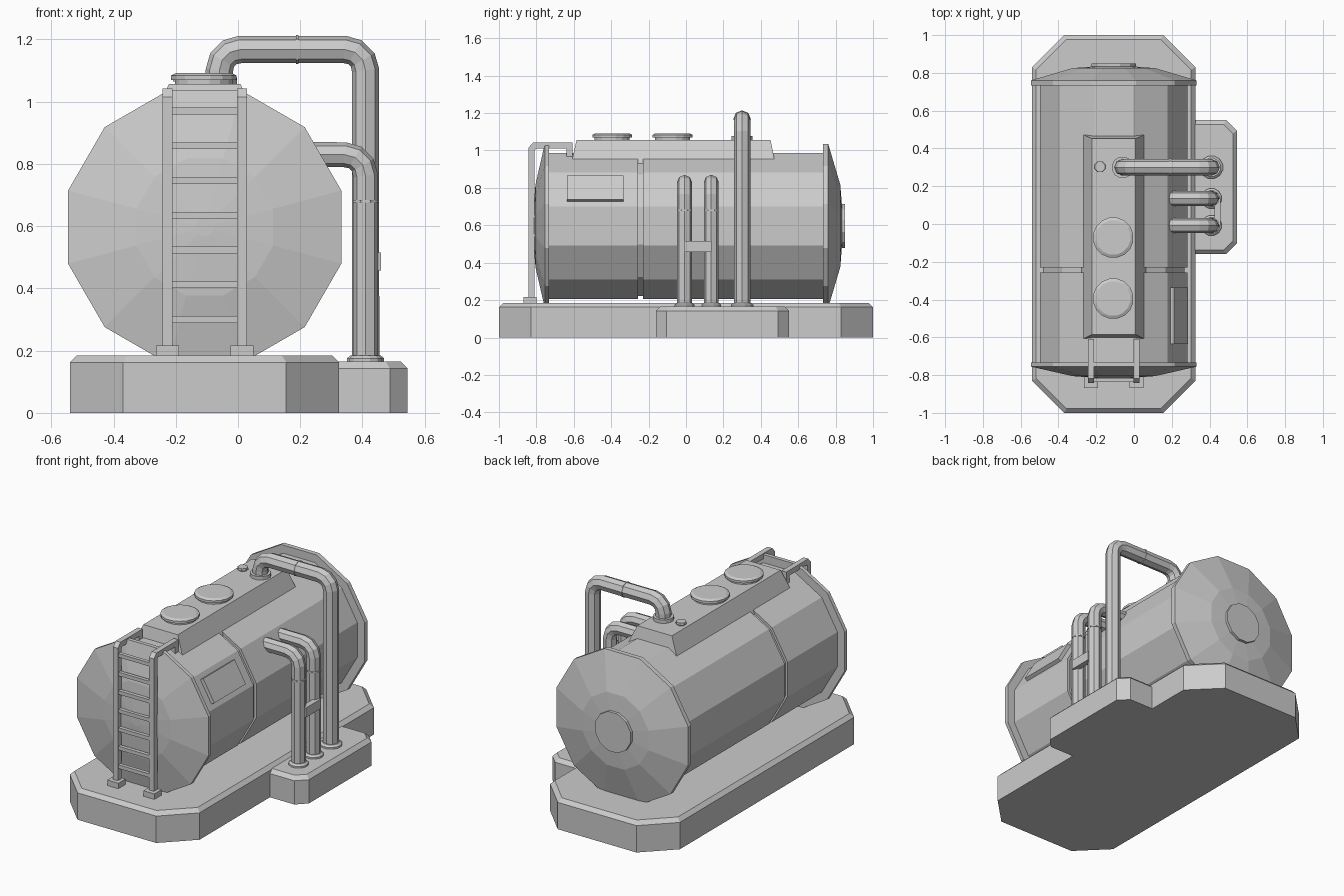
import bpy, bmesh, math
from mathutils import Vector

if "Cube" in bpy.data.objects:
    bpy.data.objects.remove(bpy.data.objects["Cube"])

CX, CZ = -0.107, 0.597          # tank axis
COS15 = math.cos(math.radians(15))


def loft(name, rings):
    """Skin a list of equal-length rings and cap both ends."""
    bm = bmesh.new()
    vs = [[bm.verts.new(p) for p in ring] for ring in rings]
    n = len(rings[0])
    for a, b in zip(vs, vs[1:]):
        for i in range(n):
            j = (i + 1) % n
            bm.faces.new((a[i], a[j], b[j], b[i]))
    bm.faces.new(vs[0])
    bm.faces.new(vs[-1])
    bmesh.ops.recalc_face_normals(bm, faces=bm.faces)
    me = bpy.data.meshes.new(name)
    bm.to_mesh(me)
    bm.free()
    ob = bpy.data.objects.new(name, me)
    bpy.context.collection.objects.link(ob)
    return ob


def lathe_y(name, profile, n=12):
    """Profile of (y, apothem) turned about the tank axis."""
    def ring(y, r):
        r /= COS15
        angs = [2 * math.pi * (i + 0.5) / n for i in range(n)]
        return [(CX + r * math.cos(a), y, CZ + r * math.sin(a)) for a in angs]
    return loft(name, [ring(y, r) for y, r in profile])


def lathe_z(name, x, y, profile, n=16):
    """Profile of (z, radius) turned about a vertical axis."""
    angs = [2 * math.pi * (i + 0.5) / n for i in range(n)]
    return loft(name, [[(x + r * math.cos(a), y + r * math.sin(a), z) for a in angs]
                       for z, r in profile])


def rect(x0, x1, y0, y1, z, c=0.0):
    """Rectangle ring with 45 degree corner cuts."""
    if c == 0:
        return [(x0, y0, z), (x1, y0, z), (x1, y1, z), (x0, y1, z)]
    return [(x0 + c, y0, z), (x1 - c, y0, z), (x1, y0 + c, z), (x1, y1 - c, z),
            (x1 - c, y1, z), (x0 + c, y1, z), (x0, y1 - c, z), (x0, y0 + c, z)]


def box(name, x0, x1, y0, y1, z0, z1):
    return loft(name, [rect(x0, x1, y0, y1, z0), rect(x0, x1, y0, y1, z1)])


def pipe(name, corners, radius, bend, segs=3):
    """Eight-sided tube along a path with rounded corners."""
    pts = [Vector(p) for p in corners]
    path = [pts[0]]
    for a, b, c in zip(pts, pts[1:], pts[2:]):
        u, v = (a - b).normalized(), (c - b).normalized()
        centre = b + (u + v) * bend
        for k in range(segs + 1):
            t = math.pi / 2 * k / segs
            path.append(centre - v * bend * math.cos(t) - u * bend * math.sin(t))
    path.append(pts[-1])
    cu = bpy.data.curves.new(name, 'CURVE')
    cu.dimensions = '3D'
    cu.bevel_depth = radius
    cu.bevel_resolution = 2
    cu.use_fill_caps = True
    sp = cu.splines.new('POLY')
    sp.points.add(len(path) - 1)
    for p, q in zip(sp.points, path):
        p.co = (*q, 1)
    sp.use_smooth = False
    ob = bpy.data.objects.new(name, cu)
    bpy.context.collection.objects.link(ob)
    return ob


# Base slabs with bevelled tops
def slab(name, x0, x1, y0, y1, h, c, b=0.022):
    loft(name, [rect(x0, x1, y0, y1, 0, c), rect(x0, x1, y0, y1, h - b, c),
                rect(x0 + b, x1 - b, y0 + b, y1 - b, h, c - b * 0.59 + b * 0.2)])


slab("main_base", -0.54, 0.325, -1.0, 1.0, 0.184, 0.17)
slab("pipe_base", 0.1, 0.545, -0.16, 0.55, 0.165, 0.057)

# Tank shell with a seam groove, end flanges, shallow domes
lathe_y("tank_shell", [(-0.74, 0.39), (-0.257, 0.39), (-0.257, 0.375),
                       (-0.23, 0.375), (-0.23, 0.39), (0.74, 0.39)])
lathe_y("front_dome", [(-0.732, 0.439), (-0.755, 0.439), (-0.805, 0.22), (-0.82, 0.03)])
lathe_y("back_dome", [(0.732, 0.439), (0.76, 0.439), (0.825, 0.22), (0.84, 0.03)])
lathe_y("back_cover", [(0.82, 0.118), (0.85, 0.118)])

# Saddle on top of the tank
loft("top_saddle", [rect(CX - 0.172, CX + 0.172, -0.613, 0.477, 0.93),
                    rect(CX - 0.115, CX + 0.115, -0.585, 0.452, 1.057)])

# Hatches and small vent cap
for i, y in enumerate((-0.395, -0.072)):
    lathe_z(f"hatch_{i}", -0.11, y, [(1.05, 0.095), (1.07, 0.095), (1.07, 0.108),
                                     (1.084, 0.108), (1.092, 0.092)])
lathe_z("vent_cap", -0.18, 0.303, [(1.05, 0.022), (1.065, 0.022), (1.065, 0.031), (1.078, 0.029)], 8)

# Tall overhead pipe with flanges and joint
pipe("tall_pipe", [(-0.06, 0.3, 1.03), (-0.06, 0.3, 1.168), (0.41, 0.3, 1.168),
                   (0.41, 0.3, 0.15)], 0.044, 0.068)
lathe_z("tall_pipe_collar", -0.06, 0.3, [(1.05, 0.058), (1.078, 0.058)], 12)
pipe("tall_pipe_joint", [(0.187, 0.3, 1.168), (0.195, 0.3, 1.168)], 0.047, 0)

# Two short pipes entering the tank side
for i, y in enumerate((-0.008, 0.135)):
    pipe(f"side_pipe_{i}", [(0.14, y, 0.83), (0.41, y, 0.83), (0.41, y, 0.15)], 0.04, 0.068)
    lathe_z(f"side_pipe_joint_{i}", 0.41, y, [(0.676, 0.043), (0.684, 0.043)], 8)
box("pipe_bracket", 0.425, 0.459, -0.008, 0.135, 0.458, 0.516)

# Floor flanges
for i, y in enumerate((-0.008, 0.135, 0.3)):
    r = 0.062 if i == 2 else 0.055
    lathe_z(f"floor_flange_{i}", 0.41, y, [(0.155, r), (0.175, r), (0.185, r - 0.012)], 12)

# Ladder: hooked rails, feet, rungs
rail = [(-0.842, 0.19), (-0.842, 1.015), (-0.818, 1.042), (-0.608, 1.042), (-0.608, 0.962),
        (-0.64, 0.962), (-0.64, 1.01), (-0.803, 1.01), (-0.81, 1.002), (-0.81, 0.19)]
for side, x in (("left", -0.227), ("right", 0.013)):
    loft(f"ladder_rail_{side}", [[(x + d, y, z) for y, z in rail] for d in (-0.016, 0.016)])
    box(f"ladder_foot_{side}", x - 0.037, x + 0.037, -0.868, -0.8, 0.18, 0.217)
for i in range(7):
    z = 0.3 + i * 0.1117
    box(f"ladder_rung_{i}", -0.222, 0.008, -0.837, -0.815, z - 0.011, z + 0.011)

# Access panel lying on the upper right tank facet
n = Vector((math.cos(math.pi / 6), 0, math.sin(math.pi / 6)))
t = Vector((-n.z, 0, n.x))
mid = Vector((CX, -0.485, CZ)) + n * 0.39
loft("access_panel", [[mid + n * d + t * a * 0.074 + Vector((0, b * 0.15, 0))
                       for a, b in ((-1, -1), (-1, 1), (1, 1), (1, -1))]
                      for d in (-0.02, 0.022)])
